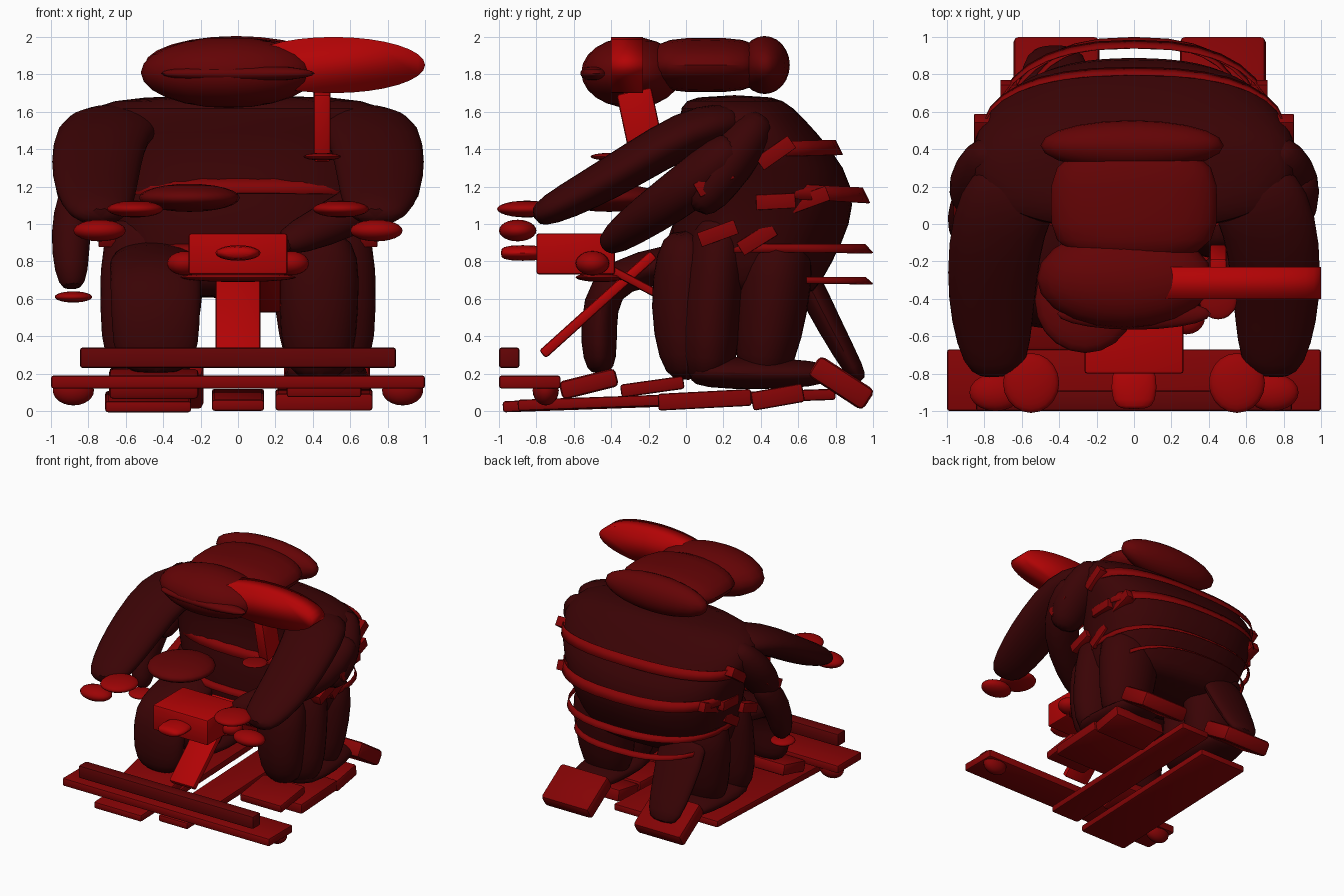
import bpy, bmesh, math
from mathutils import Vector

if "Cube" in bpy.data.objects:
    bpy.data.objects.remove(bpy.data.objects["Cube"], do_unlink=True)


def material(name, red):
    m = bpy.data.materials.new(name)
    m.use_nodes = True
    colour = (red, 0.001, 0.0015, 1)
    m.diffuse_color = colour
    m.node_tree.nodes["Principled BSDF"].inputs["Base Color"].default_value = colour
    return m


DARK = material("dark maroon", 0.042)
MID = material("deep red", 0.125)
BOARD = material("board red", 0.23)
HAND = material("hand red", 0.33)
BRIGHT = material("bright red", 0.45)


def finish(bm, name, mat, angle=40):
    bmesh.ops.recalc_face_normals(bm, faces=bm.faces)
    mesh = bpy.data.meshes.new(name)
    bm.to_mesh(mesh)
    bm.free()
    ob = bpy.data.objects.new(name, mesh)
    bpy.context.collection.objects.link(ob)
    mesh.materials.append(mat)
    bpy.ops.object.select_all(action="DESELECT")
    ob.select_set(True)
    bpy.context.view_layer.objects.active = ob
    bpy.ops.object.shade_smooth_by_angle(angle=math.radians(angle))
    return ob


def box(name, loc, size, mat, tilt=0, bevel=0.015):
    bm = bmesh.new()
    bmesh.ops.create_cube(bm, size=1)
    bmesh.ops.scale(bm, vec=size, verts=bm.verts)
    bmesh.ops.bevel(bm, geom=bm.edges[:], offset=bevel, segments=2, profile=0.5, affect="EDGES")
    ob = finish(bm, name, mat)
    ob.location = loc
    ob.rotation_euler.x = math.radians(tilt)
    return ob


def ball(name, loc, radii, mat):
    bm = bmesh.new()
    bmesh.ops.create_uvsphere(bm, u_segments=20, v_segments=12, radius=1)
    bmesh.ops.scale(bm, vec=radii, verts=bm.verts)
    ob = finish(bm, name, mat, 60)
    ob.location = loc
    return ob


def drum(name, loc, rx, rz, depth, mat):
    bm = bmesh.new()
    bmesh.ops.create_cone(bm, cap_ends=True, segments=32, radius1=1, radius2=1, depth=1)
    bmesh.ops.scale(bm, vec=(rx, rz, depth), verts=bm.verts)
    ob = finish(bm, name, mat, 180)
    ob.location = loc
    ob.rotation_euler.x = math.pi / 2
    return ob


def loft(name, rings, mat):
    # Skin a list of closed point rings and cap both ends
    bm = bmesh.new()
    loops = [[bm.verts.new(p) for p in ring] for ring in rings]
    n = len(loops[0])
    for a, b in zip(loops, loops[1:]):
        for i in range(n):
            bm.faces.new((a[i], a[(i + 1) % n], b[(i + 1) % n], b[i]))
    bm.faces.new(loops[0])
    bm.faces.new(loops[-1])
    ob = finish(bm, name, mat, 60)
    ob.modifiers.new("smooth", "SUBSURF").levels = 1
    return ob


def limb(name, points, rx, r, mat=DARK, side=1):
    # Round-ended tube, wider in x, with a taper factor per point
    pts = [Vector((x * side, y, z)) for x, y, z, _ in points]
    fac = [p[3] for p in points]
    first = (pts[0] - pts[1]).normalized() * r * 0.7
    last = (pts[-1] - pts[-2]).normalized() * r * 0.7
    pts = [pts[0] + first] + pts + [pts[-1] + last]
    fac = [fac[0] * 0.55] + fac + [fac[-1] * 0.55]
    rings = []
    for i, p in enumerate(pts):
        t = (pts[min(i + 1, len(pts) - 1)] - pts[max(i - 1, 0)]).normalized()
        u = Vector((1, 0, 0))
        u = (u - t * u.dot(t)).normalized()
        v = t.cross(u)
        rings.append([p + fac[i] * (u * rx * math.cos(a) + v * r * math.sin(a))
                      for a in [math.tau * k / 14 for k in range(14)]])
    return loft(name, rings, mat)


def outline(z, cy, rx, ry, slope=0):
    # Squarish oval used by the coat and its straps
    pts = []
    for k in range(32):
        c, s = math.cos(math.tau * k / 32), math.sin(math.tau * k / 32)
        c, s = (math.copysign(abs(v) ** 0.82, v) for v in (c, s))
        pts.append((rx * c, cy + ry * s, z + slope * ry * s))
    return pts


def strap(name, z, cy, rx, ry, height, slope=0):
    # Thin band around the coat, flared a little towards its lower edge
    bm = bmesh.new()
    low, high = ([bm.verts.new(p) for p in outline(z + s * height / 2, cy, rx, ry - s * 0.02, slope)]
                 for s in (-1, 1))
    for i in range(32):
        j = (i + 1) % 32
        bm.faces.new((low[i], low[j], high[j], high[i]))
    ob = finish(bm, name, BOARD)
    ob.modifiers.new("thickness", "SOLIDIFY").thickness = 0.008


# Coat body
profile = [(0.6, 0.34, 0.58, 0.32), (0.68, 0.32, 0.64, 0.4), (0.9, 0.38, 0.7, 0.46),
           (1.1, 0.42, 0.75, 0.49), (1.3, 0.42, 0.82, 0.44), (1.5, 0.34, 0.9, 0.35),
           (1.63, 0.26, 0.82, 0.31), (1.69, 0.26, 0.52, 0.21)]
loft("coat", [outline(*section) for section in profile], DARK)

# Coat straps
strap("hem_strap", 0.7, 0.5, 0.6, 0.48, 0.035)
strap("hip_strap", 0.87, 0.44, 0.7, 0.54, 0.045)
strap("waist_strap", 1.18, 0.455, 0.755, 0.51, 0.08, -0.05)
strap("chest_strap", 1.4, 0.45, 0.82, 0.37, 0.08, 0.03)

# Paired limbs, hands and boots
for side, word in ((1, "left"), (-1, "right")):
    limb(word + "_arm", [(0.64, 0.18, 1.53, 1.05), (0.73, 0, 1.49, 1.05), (0.76, -0.28, 1.32, 1),
                         (0.76, -0.52, 1.18, 0.9), (0.74, -0.74, 1.07, 0.72)], 0.25, 0.12, side=side)
    limb(word + "_shoulder", [(0.76, 0.36, 1.5, 0.9), (0.82, 0.22, 1.32, 1.05),
                              (0.82, 0.1, 1.15, 0.9)], 0.18, 0.14, side=side)
    limb(word + "_kneeling_thigh", [(0.48, 0.18, 0.95, 1), (0.49, 0.13, 0.55, 1),
                                    (0.48, 0.12, 0.26, 0.95)], 0.26, 0.17, side=side)
    limb(word + "_coat_tail", [(0.45, 0.48, 0.85, 1.1), (0.46, 0.46, 0.55, 1),
                               (0.46, 0.42, 0.27, 0.85)], 0.27, 0.2, side=side)
    limb(word + "_shin", [(0.47, 0.08, 0.21, 1), (0.47, 0.4, 0.2, 1),
                          (0.46, 0.7, 0.2, 0.8)], 0.23, 0.09, side=side)
    box(word + "_rear_boot", (0.445 * side + 0.03, 0.83, 0.15), (0.46, 0.35, 0.13), BOARD, -33, 0.03)
    ball(word + "_upper_hand", (0.55 * side, -0.85, 1.08), (0.15, 0.16, 0.045), HAND)
    ball(word + "_lower_hand", (0.74 * side, -0.9, 0.965), (0.14, 0.1, 0.058), HAND)
    ball(word + "_grip", (0.28 * side, -0.5, 0.79), (0.1, 0.09, 0.065), HAND)
    ball(word + "_board_foot", (0.88 * side, -0.75, 0.11), (0.11, 0.07, 0.08), BOARD)
    # Side patches on the coat
    for i, (x, y, z, tilt) in enumerate(((0.92, 0.15, 1.23, 30), (0.7, 0.17, 0.95, 20),
                                         (0.67, 0.38, 0.92, 32), (0.81, 0.48, 1.38, 35),
                                         (0.73, 0.48, 1.12, 3), (0.67, 0.66, 1.13, 20))):
        box(f"{word}_patch_{i}", (side * x, y, z), (0.09, 0.21, 0.08), BOARD, tilt, 0.004)

# Single limbs
limb("left_forearm", [(0.86, 0.22, 1.38, 1.1), (0.82, 0.02, 1.2, 1.15), (0.6, -0.2, 1.05, 1),
                      (0.3, -0.38, 0.92, 0.75)], 0.14, 0.12)
limb("left_front_skirt", [(0.44, 0.0, 0.85, 1), (0.43, -0.03, 0.55, 1),
                          (0.43, 0.0, 0.28, 0.9)], 0.22, 0.17)
limb("right_forearm", [(-0.86, 0.15, 1.15, 1), (-0.9, 0.02, 0.95, 1),
                       (-0.89, -0.05, 0.73, 0.85)], 0.11, 0.12)
ball("right_low_hand", (-0.88, -0.08, 0.61), (0.1, 0.1, 0.03), HAND)
limb("right_front_leg", [(-0.45, 0.1, 0.82, 1), (-0.44, -0.25, 0.76, 1), (-0.44, -0.44, 0.68, 1),
                         (-0.44, -0.47, 0.45, 0.97), (-0.44, -0.46, 0.27, 0.9)], 0.25, 0.105)
limb("right_rear_leg", [(-0.42, 0.62, 0.75, 1.2), (-0.42, 0.77, 0.45, 1),
                        (-0.42, 0.91, 0.2, 0.8)], 0.2, 0.07)
box("right_front_boot", (-0.45, -0.52, 0.145), (0.48, 0.31, 0.1), BOARD, 14, 0.025)

# Head
ball("head_front", (-0.05, -0.29, 1.81), (0.47, 0.27, 0.19), MID)
limb("head_middle", [(0, -0.1, 1.85, 1), (0, 0.1, 1.85, 1), (0, 0.32, 1.85, 1)], 0.46, 0.15, MID)
ball("head_back", (-0.01, 0.42, 1.85), (0.49, 0.135, 0.155), MID)
ball("head_lip", (0, -0.48, 1.805), (0.41, 0.085, 0.045), MID)
ball("chin_pad", (-0.26, -0.41, 1.14), (0.27, 0.28, 0.075), MID)

# Paddle held beside the head
drum("paddle_disc", (0.51, -0.315, 1.85), 0.49, 0.15, 0.17, BRIGHT)
box("paddle_handle", (0.45, -0.24, 1.53), (0.09, 0.19, 0.37), BRIGHT, 12)
ball("paddle_end", (0.45, -0.41, 1.36), (0.1, 0.1, 0.02), BOARD)

# Steering column
box("steering_box", (0, -0.59, 0.84), (0.53, 0.42, 0.22), BRIGHT)
limb("steering_knob", [(0, -0.79, 0.845, 1), (0, -0.96, 0.845, 0.95)], 0.13, 0.045, BRIGHT)
box("steering_post", (0, -0.47, 0.57), (0.24, 0.8, 0.055), BRIGHT, 42)
box("rear_strut", (0.15, -0.2, 0.65), (0.16, 0.46, 0.045), HAND, -28)
ball("box_plate", (0, -0.45, 0.715), (0.31, 0.14, 0.025), BOARD)

# Front boards
box("front_board", (0, -0.835, 0.155), (2, 0.33, 0.07), BOARD)
box("front_rail", (0, -0.945, 0.285), (1.69, 0.11, 0.11), MID)

# Runners
box("centre_runner", (0, -0.05, 0.06), (0.28, 1.7, 0.06), BOARD, 2)
box("right_runner", (-0.48, -0.2, 0.05), (0.46, 1.56, 0.06), BOARD, 2)
box("left_runner", (0.46, 0.1, 0.06), (0.52, 0.5, 0.09), BOARD, 3)
box("left_runner_heel", (0.46, 0.49, 0.075), (0.5, 0.28, 0.1), BOARD, 10)
box("left_footrest", (0.46, -0.18, 0.13), (0.4, 0.34, 0.07), BOARD, 8)
